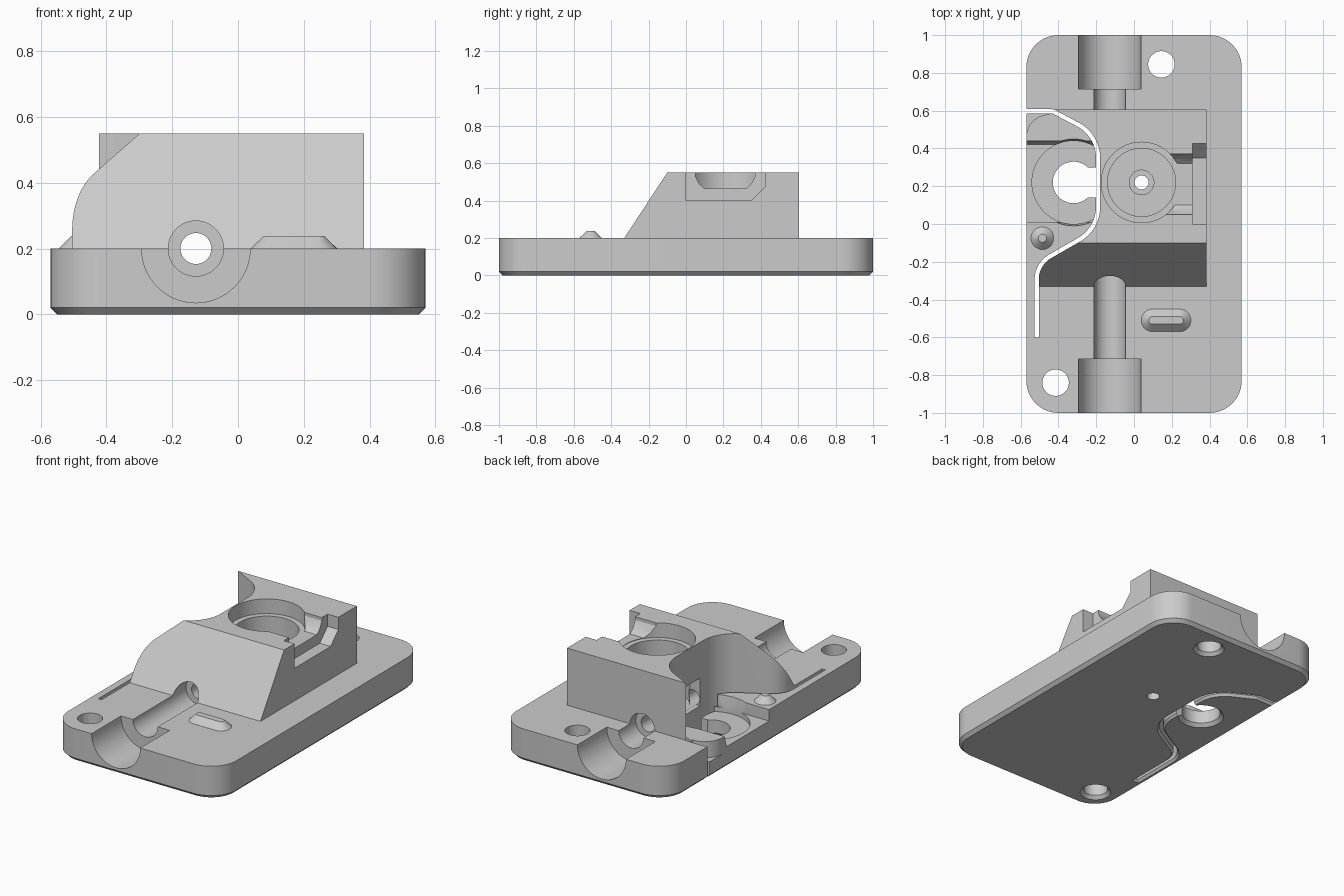
import bpy, bmesh, math
from mathutils import Vector

if "Cube" in bpy.data.objects:
    bpy.data.objects.remove(bpy.data.objects["Cube"], do_unlink=True)

grey = bpy.data.materials.new("plain_grey")
grey.use_nodes = True
grey.diffuse_color = (0.6, 0.6, 0.6, 1)
grey.node_tree.nodes["Principled BSDF"].inputs["Base Color"].default_value = grey.diffuse_color


# Outline helpers
def arc(x, y, r, start=0, end=360, n=64):
    steps = n if end - start == 360 else n + 1
    angles = [math.radians(start + (end - start) * i / n) for i in range(steps)]
    return [(x + r * math.cos(a), y + r * math.sin(a)) for a in angles]


def rounded_rect(hx, hy, r, n=12, x=0, y=0):
    pts = []
    for sx, sy, a in ((1, 1, 0), (-1, 1, 90), (-1, -1, 180), (1, -1, 270)):
        pts += arc(x + sx * (hx - r), y + sy * (hy - r), r, a, a + 90, n)
    return pts


def rect(x0, x1, y0, y1):
    return [(x0, y0), (x1, y0), (x1, y1), (x0, y1)]


def fillet(corners, n=12):
    """Round the inner corners of an open path of (x, y, radius)."""
    out = [corners[0][:2]]
    for a, b, c in zip(corners, corners[1:], corners[2:]):
        p = Vector(b[:2])
        u, v = (Vector(a[:2]) - p).normalized(), (Vector(c[:2]) - p).normalized()
        half = u.angle(v) / 2
        centre = p + (u + v).normalized() * b[2] / math.sin(half)
        s = p + u * b[2] / math.tan(half) - centre
        e = p + v * b[2] / math.tan(half) - centre
        total = s.angle(e)
        for i in range(n + 1):
            t = i / n
            d = (s * math.sin((1 - t) * total) + e * math.sin(t * total)) / math.sin(total)
            out.append(tuple(centre + d))
    return out + [corners[-1][:2]]


def ribbon(path, half):
    pts = [Vector(p) for p in path]
    left, right = [], []
    for i, p in enumerate(pts):
        d = (pts[min(i + 1, len(pts) - 1)] - pts[max(i - 1, 0)]).normalized()
        side = Vector((-d.y, d.x)) * half
        left.append(tuple(p + side))
        right.append(tuple(p - side))
    return left + right[::-1]


# Solid helpers
PLACE = {"x": lambda a, b, c: (c, a, b),
         "y": lambda a, b, c: (a, c, b),
         "z": lambda a, b, c: (a, b, c)}


def loft(name, rings, axis="z"):
    bm = bmesh.new()
    loops = [[bm.verts.new(PLACE[axis](a, b, c)) for a, b in poly] for poly, c in rings]
    bm.faces.new(loops[0])
    bm.faces.new(loops[-1])
    n = len(loops[0])
    for lo, hi in zip(loops, loops[1:]):
        for i in range(n):
            j = (i + 1) % n
            bm.faces.new((lo[i], lo[j], hi[j], hi[i]))
    bmesh.ops.recalc_face_normals(bm, faces=bm.faces)
    mesh = bpy.data.meshes.new(name)
    bm.to_mesh(mesh)
    bm.free()
    mesh.materials.append(grey)
    ob = bpy.data.objects.new(name, mesh)
    bpy.context.collection.objects.link(ob)
    return ob


def prism(name, poly, lo, hi, axis="z"):
    return loft(name, [(poly, lo), (poly, hi)], axis)


def combine(target, tool, op="DIFFERENCE"):
    mod = target.modifiers.new("combine", "BOOLEAN")
    mod.operation, mod.solver, mod.object = op, "EXACT", tool
    bpy.context.view_layer.objects.active = target
    bpy.ops.object.modifier_apply(modifier=mod.name)
    bpy.data.objects.remove(tool, do_unlink=True)


# Base plate with a chamfered underside
body = loft("mounting_body", [(rounded_rect(0.55, 0.98, 0.15), 0),
                              (rounded_rect(0.57, 1, 0.17), 0.02),
                              (rounded_rect(0.57, 1, 0.17), 0.2)])

# Small raised features on the plate
combine(body, loft("round_nub", [(arc(-0.485, -0.075, r, n=32), z)
                                 for r, z in ((0.08, 0.18), (0.022, 0.238))]), "UNION")
combine(body, loft("long_nub", [(rounded_rect(0.072 + r, r, r - 0.001, 8, 0.17, -0.51), z)
                                for r, z in ((0.08, 0.18), (0.02, 0.238))]), "UNION")

# Lever arm: recess, bearing seat, round hole with open side, rounded shoulder
LX, CY = -0.32, 0.22
combine(body, prism("recess", [(0.01, 0.3), (0.01, 0.13), (0.42, 0.13), (0.455, 0.25),
                               (0.455, 0.3)], -0.7, -0.15, "x"))
combine(body, loft("bearing_seat", [(arc(LX, CY, r), z) for r, z in
                                    ((0.22, 0.1), (0.22, 0.135), (0.245, 0.3))]))
combine(body, loft("lever_hole", [(arc(LX, CY, 0.135), -0.005), (arc(LX, CY, 0.11), 0.02),
                                  (arc(LX, CY, 0.11), 0.3)]))
combine(body, prism("lever_gap", rect(LX, -0.19, 0.14, 0.3), -0.1, 0.3))
shoulder = [(-0.6, 0.6), (-0.45, 0.6)] + arc(-0.45, 0.46, 0.12, 90, 180, 12) + [(-0.6, 0.46)]
combine(body, prism("shoulder", shoulder, 0.1, 0.3))

# Raised block, bounded on one side by the flexure slot
slot = fillet([(-0.7, 0.597, 0), (-0.43, 0.597, 0.04), (-0.19, 0.47, 0.2),
               (-0.19, -0.025, 0.2), (-0.515, -0.212, 0.14), (-0.515, -0.6, 0)])
edge = [p for p in slot if p[0] > -0.5 and -0.28 < p[1] < 0.59]
block = prism("block", [(0.383, 0.605), (-0.45, 0.605), (-0.43, 0.597)] + edge
              + [(-0.515, -0.3), (-0.515, -0.4), (0.383, -0.4)], 0.05, 0.55)
combine(block, prism("front_slope", [(-0.343, 0.18), (-0.1, 0.55), (-0.06, 0.61),
                                     (-0.6, 0.61), (-0.6, 0.18)], -1, 1, "x"))
combine(body, block, "UNION")

# Flexure slot, widened at the underside
combine(body, loft("slot", [(ribbon(slot, 0.026), -0.005), (ribbon(slot, 0.011), 0.015),
                            (ribbon(slot, 0.011), 0.7)]))

# Stepped gear bore, side channel, side notch and window in the block
BX = 0.04
for r, z in ((0.213, 0.46), (0.18, 0.15), (0.065, 0.12), (0.037, -0.1)):
    combine(body, prism("bore", arc(BX, CY, r), z, 0.7))
combine(body, prism("side_channel", [(0.05, 0.6), (0.05, 0.53), (0.07, 0.49), (0.1, 0.463),
                                     (0.32, 0.463), (0.35, 0.49), (0.37, 0.53), (0.37, 0.6)],
                    0.1, 0.45, "x"))
combine(body, prism("side_notch", [(0, 0.6), (0, 0.4), (0.35, 0.4), (0.425, 0.475),
                                   (0.425, 0.6)], 0.31, 0.45, "x"))
combine(body, prism("window", rect(-0.19, -0.06, 0.12, 0.32), 0.16, 0.33))

# Lengthwise feed path: through hole, tube channels and wide end seats
FX, FZ = -0.128, 0.2
combine(body, prism("feed_hole", arc(FX, FZ, 0.047), -1.1, 1.1, "y"))
for r, lo, hi in ((0.084, -0.8, -0.2), (0.084, 0.55, 0.8),
                  (0.165, -1.1, -0.715), (0.165, 0.715, 1.1)):
    combine(body, prism("feed_seat", arc(FX, FZ, r), lo, hi, "y"))

# Screw holes
for x, y in ((0.145, 0.845), (-0.415, -0.84)):
    combine(body, loft("screw_hole", [(arc(x, y, 0.093), -0.005), (arc(x, y, 0.07), 0.02),
                                      (arc(x, y, 0.07), 0.3)]))

bpy.ops.object.select_all(action="DESELECT")
body.select_set(True)
bpy.context.view_layer.objects.active = body
bpy.ops.object.shade_smooth_by_angle(angle=math.radians(25))
